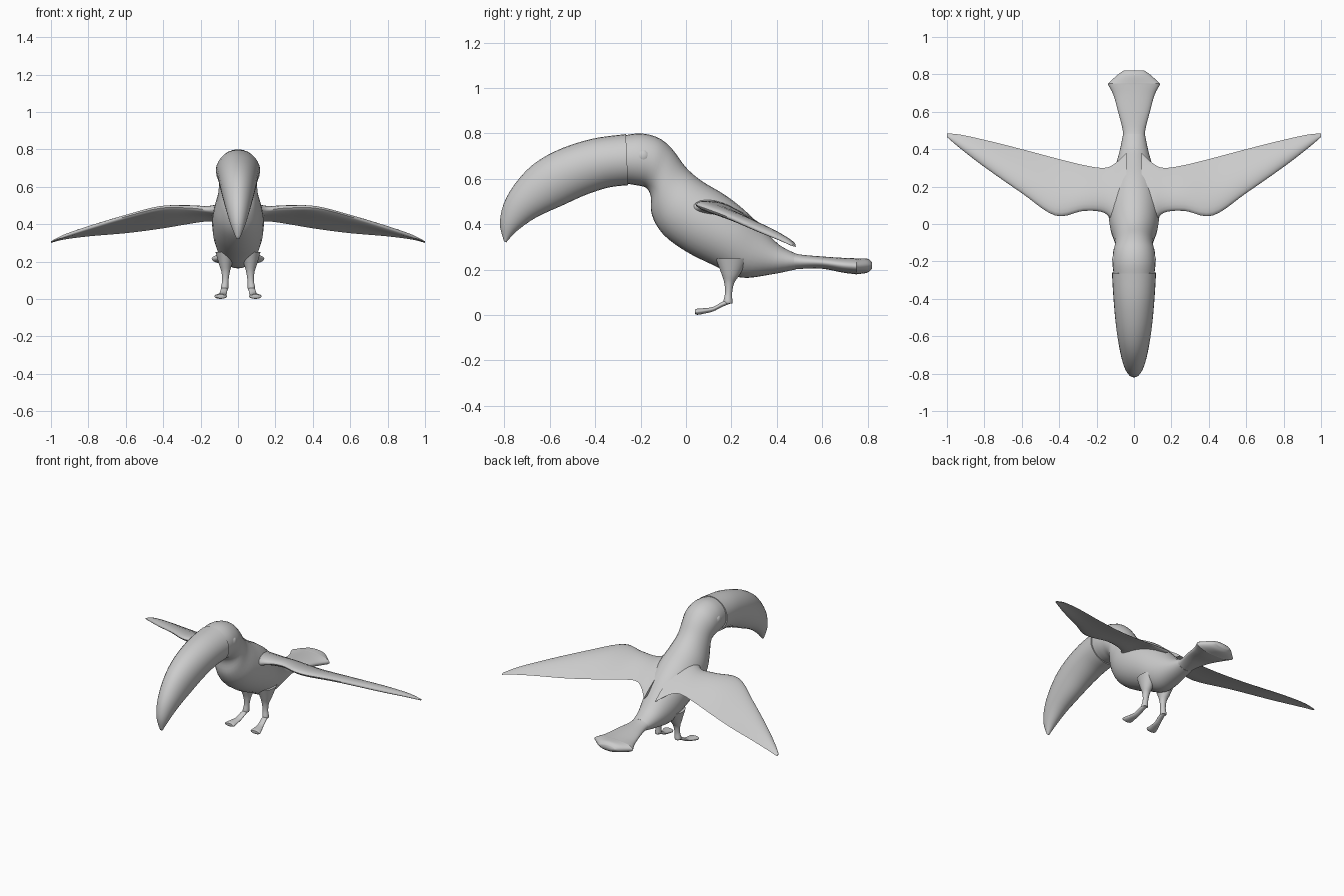
import bpy, bmesh, math

grey = bpy.data.materials.new("plain grey")
grey.diffuse_color = (0.6, 0.6, 0.6, 1)


def smooth_stations(st, n):
    """Catmull-Rom interpolation through a list of equal-length tuples."""
    out = []
    for i in range(len(st) - 1):
        p0, p1, p2, p3 = st[max(i - 1, 0)], st[i], st[i + 1], st[min(i + 2, len(st) - 1)]
        for k in range(n):
            t = k / n
            out.append(tuple(
                0.5 * (2 * b + (c - a) * t + (2 * a - 5 * b + 4 * c - d) * t * t
                       + (3 * b - a - 3 * c + d) * t ** 3)
                for a, b, c, d in zip(p0, p1, p2, p3)))
    return out + [st[-1]]


def loft(name, rings, angle=50):
    bm = bmesh.new()
    loops = [[bm.verts.new(p) for p in r] for r in rings]
    n = len(loops[0])
    for a, b in zip(loops, loops[1:]):
        for i in range(n):
            bm.faces.new((a[i], a[(i + 1) % n], b[(i + 1) % n], b[i]))
    bm.faces.new(loops[0])
    bm.faces.new(loops[-1])
    bmesh.ops.recalc_face_normals(bm, faces=bm.faces)
    me = bpy.data.meshes.new(name)
    bm.to_mesh(me)
    bm.free()
    me.materials.append(grey)
    ob = bpy.data.objects.new(name, me)
    bpy.context.collection.objects.link(ob)
    finish(ob, angle)
    return ob


def finish(ob, angle=50):
    bpy.ops.object.select_all(action='DESELECT')
    ob.select_set(True)
    bpy.context.view_layer.objects.active = ob
    bpy.ops.object.shade_smooth_by_angle(angle=math.radians(angle))


def side_ring(s, n=28):
    """Oval from an upper point, a lower point (y, z) and a half width, at offset x."""
    ty, tz, by, bz, w, x = s
    pts = []
    for i in range(n):
        a = 2 * math.pi * i / n
        c = math.cos(a)
        pts.append((x + w * math.sin(a),
                    (ty + by) / 2 + (ty - by) / 2 * c,
                    (tz + bz) / 2 + (tz - bz) / 2 * c))
    return pts


def side_loft(name, st, x=0, n=4):
    st = [s if len(s) == 6 else s + (x,) for s in st]
    return loft(name, [side_ring(s) for s in smooth_stations(st, n)])


# Curved bill
side_loft("bill", [
    (-0.802, 0.325, -0.792, 0.32, 0.008),
    (-0.82, 0.41, -0.745, 0.37, 0.036),
    (-0.79, 0.52, -0.66, 0.43, 0.062),
    (-0.70, 0.64, -0.54, 0.485, 0.085),
    (-0.58, 0.72, -0.44, 0.53, 0.10),
    (-0.42, 0.775, -0.34, 0.562, 0.111),
    (-0.265, 0.797, -0.255, 0.572, 0.118)])

# Head, neck and torso running back into the narrow tail base
side_loft("body", [
    (-0.28, 0.79, -0.27, 0.58, 0.108),
    (-0.20, 0.80, -0.22, 0.572, 0.115),
    (-0.12, 0.78, -0.175, 0.56, 0.111),
    (-0.06, 0.73, -0.155, 0.52, 0.102),
    (0.00, 0.65, -0.15, 0.44, 0.108),
    (0.07, 0.59, -0.10, 0.355, 0.128),
    (0.17, 0.53, 0.00, 0.28, 0.138),
    (0.26, 0.46, 0.13, 0.215, 0.13),
    (0.34, 0.38, 0.24, 0.165, 0.105),
    (0.41, 0.31, 0.37, 0.178, 0.077),
    (0.48, 0.272, 0.48, 0.20, 0.058)])

# Flared tail fan with clipped corners
side_loft("tail", [
    (0.44, 0.285, 0.44, 0.195, 0.062),
    (0.50, 0.267, 0.50, 0.203, 0.06),
    (0.60, 0.258, 0.60, 0.204, 0.085),
    (0.69, 0.252, 0.69, 0.187, 0.11),
    (0.745, 0.25, 0.745, 0.18, 0.138),
    (0.755, 0.25, 0.755, 0.18, 0.134),
    (0.80, 0.248, 0.80, 0.187, 0.085),
    (0.82, 0.232, 0.82, 0.205, 0.055)])

# Wings: x, leading y, trailing y, leading z, trailing z, half thickness
wing = smooth_stations([
    (0.04, -0.04, 0.38, 0.47, 0.36, 0.07),
    (0.10, 0.00, 0.325, 0.475, 0.40, 0.05),
    (0.16, 0.06, 0.30, 0.477, 0.415, 0.034),
    (0.27, 0.07, 0.315, 0.487, 0.40, 0.032),
    (0.42, 0.045, 0.352, 0.485, 0.375, 0.032),
    (0.60, 0.165, 0.40, 0.44, 0.352, 0.027),
    (0.80, 0.305, 0.45, 0.378, 0.335, 0.021),
    (0.93, 0.405, 0.478, 0.335, 0.318, 0.013),
    (1.00, 0.465, 0.484, 0.306, 0.30, 0.004)], 5)


def wing_ring(s, side, n=24):
    x, y0, y1, z0, z1, t = s
    pts = []
    for i in range(n):
        a = 2 * math.pi * i / n
        c = (1 - math.cos(a)) / 2
        z = z0 + (z1 - z0) * c + t * math.sin(a) * (1 - 0.75 * c)
        pts.append((side * x, y0 + (y1 - y0) * c, z + 0.5 * t * math.sin(math.pi * c)))
    return pts


for side, label in ((1, "left"), (-1, "right")):
    loft(label + "_wing", [wing_ring(s, side) for s in wing])

    # Leg, from the feathered thigh down to the heel
    side_loft(label + "_leg", [
        (0.28, 0.25, 0.13, 0.25, 0.055, side * 0.065),
        (0.235, 0.175, 0.155, 0.185, 0.033, side * 0.067),
        (0.212, 0.14, 0.168, 0.145, 0.022, side * 0.066),
        (0.203, 0.095, 0.172, 0.10, 0.017, side * 0.068),
        (0.205, 0.055, 0.165, 0.06, 0.02, side * 0.072),
        (0.20, 0.05, 0.17, 0.05, 0.014, side * 0.072)])

    # Splayed paddle foot
    side_loft(label + "_foot", [
        (0.20, 0.07, 0.20, 0.052, 0.013, side * 0.071),
        (0.16, 0.058, 0.16, 0.036, 0.018, side * 0.075),
        (0.12, 0.036, 0.12, 0.016, 0.020, side * 0.081),
        (0.08, 0.030, 0.08, 0.006, 0.028, side * 0.089),
        (0.05, 0.028, 0.05, 0.001, 0.034, side * 0.093),
        (0.04, 0.024, 0.04, 0.006, 0.028, side * 0.094)])

    # Eye set low into the side of the head
    bpy.ops.mesh.primitive_uv_sphere_add(
        segments=20, ring_count=12, radius=0.028, location=(side * 0.1, -0.19, 0.70))
    eye = bpy.context.object
    eye.name = label + "_eye"
    eye.scale = (0.6, 1, 1)
    eye.data.materials.append(grey)
    finish(eye)
